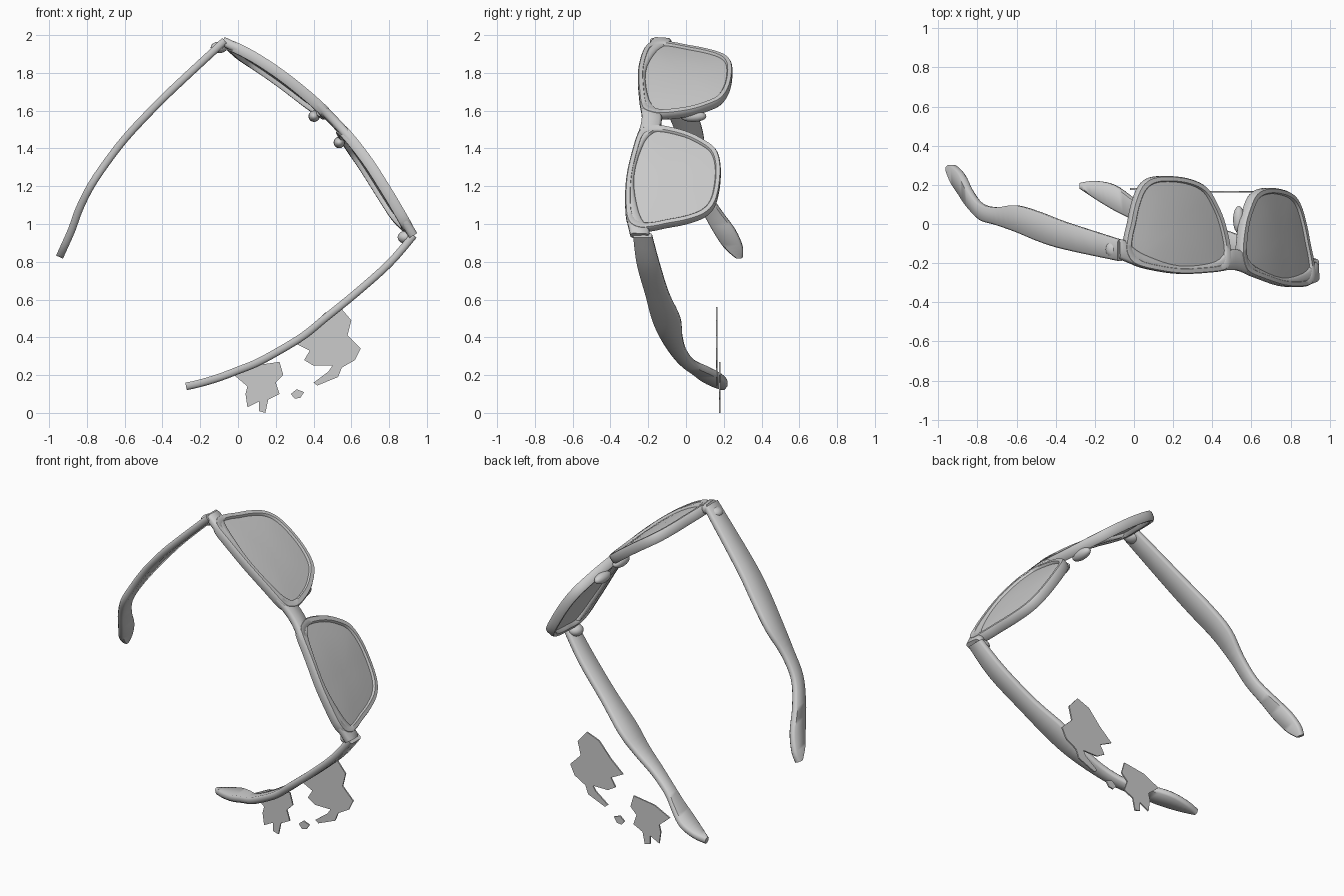
import bpy, bmesh, math
from mathutils import Vector

if "Cube" in bpy.data.objects:
    bpy.data.objects.remove(bpy.data.objects["Cube"])

grey = bpy.data.materials.new("plain_grey")
grey.use_nodes = True
grey.diffuse_color = (0.6, 0.6, 0.6, 1)
grey.node_tree.nodes["Principled BSDF"].inputs["Base Color"].default_value = (0.6, 0.6, 0.6, 1)


def finish(name, bm, smooth=True):
    bmesh.ops.recalc_face_normals(bm, faces=bm.faces)
    mesh = bpy.data.meshes.new(name)
    bm.to_mesh(mesh)
    bm.free()
    mesh.materials.append(grey)
    obj = bpy.data.objects.new(name, mesh)
    bpy.context.collection.objects.link(obj)
    if smooth:
        bpy.ops.object.select_all(action="DESELECT")
        obj.select_set(True)
        bpy.context.view_layer.objects.active = obj
        bpy.ops.object.shade_smooth_by_angle(angle=math.radians(50))
    return obj


def smooth_path(points, steps, closed=False):
    """Catmull-Rom resampling of tuples of any size."""
    pts = [Vector(p) for p in points]
    n = len(pts)
    if not closed:
        pick = lambda i: pts[max(0, min(n - 1, i))]
    else:
        pick = lambda i: pts[i % n]
    out = []
    for i in range(n if closed else n - 1):
        a, b, c, d = (pick(i + k) for k in (-1, 0, 1, 2))
        for k in range(steps):
            t = k / steps
            out.append(0.5 * (2 * b + (c - a) * t + (2 * a - 5 * b + 4 * c - d) * t * t
                              + (3 * b - a - 3 * c + d) * t ** 3))
    if not closed:
        out.append(pts[-1])
    return out


def skin(name, rings, loop=False):
    """Join closed rings of points into a solid."""
    bm = bmesh.new()
    rows = [[bm.verts.new(p) for p in ring] for ring in rings]
    pairs = list(zip(rows, rows[1:])) + ([(rows[-1], rows[0])] if loop else [])
    for r, q in pairs:
        for i in range(len(r)):
            j = (i + 1) % len(r)
            bm.faces.new((r[i], r[j], q[j], q[i]))
    if not loop:
        bm.faces.new(rows[0])
        bm.faces.new(rows[-1])
    return finish(name, bm)


def section(lo, hi, half):
    """Rounded bar section: width from lo to hi, thickness 2 * half."""
    c = min(half * 0.5, (hi - lo) * 0.3)
    return [(lo, -half + c), (lo + c, -half), (hi - c, -half), (hi, -half + c),
            (hi, half - c), (hi - c, half), (lo + c, half), (lo, half - c)]


# Curved front: u runs across it, v down it, n out of it
ARC = smooth_path([(-.08, 1.97), (.1, 1.875), (.3, 1.735), (.5, 1.56),
                   (.66, 1.37), (.79, 1.17), (.88, 1.02), (.93, .94)], 8)
LENGTHS = [0]
for p, q in zip(ARC, ARC[1:]):
    LENGTHS.append(LENGTHS[-1] + (q - p).length)
HALF = LENGTHS[-1] / 2


def front(u, v, n):
    s = u + HALF
    i = 0
    while i < len(ARC) - 2 and LENGTHS[i + 1] < s:
        i += 1
    d = (ARC[i + 1] - ARC[i]).normalized()
    p = ARC[i] + d * (s - LENGTHS[i])
    n -= 0.07 * (v + 0.25)
    return Vector((p.x - d.y * n, v - 0.08 * u, p.y + d.x * n))


# Lens outline on one side, mirrored for the other
OUTLINE = smooth_path([(.04, -.12), (.07, 0), (.115, .09), (.18, .17), (.28, .205), (.41, .212),
                       (.53, .195), (.6, .145), (.645, .05), (.672, -.05), (.695, -.13),
                       (.7, -.2), (.66, -.255), (.55, -.278), (.38, -.285), (.2, -.265),
                       (.08, -.24), (.045, -.19)], 4, closed=True)
CENTRE = Vector((.38, -.03))


def outline_ring(side, k, n):
    pts = [CENTRE + (p - CENTRE) * k for p in OUTLINE]
    return [front(side * p.x, p.y, n) for p in pts]


RIM = [(.88, -.022), (.9, -.03), (.97, -.03), (1, -.016), (1, .016), (.98, .026), (.9, .026), (.88, .018)]
LENS = [(.08, -.006), (.35, -.006), (.65, -.006), (.9, -.006),
        (.9, .012), (.65, .015), (.35, .017), (.08, .017)]
for side, label in ((-1, "right"), (1, "left")):
    skin(label + "_rim", [outline_ring(side, k, n) for k, n in RIM], loop=True)
    skin(label + "_lens", [outline_ring(side, k, n) for k, n in LENS])

# Brow bar with bridge and end pieces
half_brow = [(0, -.235, -.13), (.06, -.24, -.14), (.15, -.257, -.205), (.38, -.28, -.245),
             (.6, -.268, -.2), (.7, -.245, -.14), (HALF, -.235, -.14)]
brow = smooth_path([(-u, a, b) for u, a, b in half_brow[:0:-1]] + half_brow, 4)
skin("brow_bar", [[front(u, v, n) for v, n in section(a, b, .024)] for u, a, b in brow])


# Temples: stations of x, z, and the blade's lower and upper y
def temple(name, stations):
    path = smooth_path(stations, 4)
    rings = []
    for i, p in enumerate(path):
        a, b = path[max(0, i - 1)], path[min(len(path) - 1, i + 1)]
        d = Vector((b[0] - a[0], b[1] - a[1])).normalized()
        rings.append([(p[0] - d.y * n, y, p[1] + d.x * n) for y, n in section(p[2], p[3], .02)])
    return skin(name, rings)


temple("right_temple", [(-.07, 1.97, -.19, -.08), (-.35, 1.71, -.13, .01), (-.48, 1.58, -.09, .06),
                        (-.6, 1.45, -.04, .095), (-.7, 1.32, -.005, .085), (-.78, 1.2, .02, .105),
                        (-.84, 1.08, .08, .18), (-.88, .97, .14, .26), (-.92, .88, .2, .3),
                        (-.945, .825, .26, .3)])
temple("left_temple", [(.93, .94, -.28, -.18), (.8, .79, -.26, -.14), (.62, .63, -.215, -.09),
                       (.46, .5, -.18, -.03), (.35, .41, -.14, -.02), (.22, .33, -.09, 0),
                       (.1, .265, -.035, .05), (0, .225, .02, .13), (-.1, .187, .07, .2),
                       (-.2, .157, .13, .22), (-.275, .14, .18, .21)])


# Hinges and nose pads
def pebble(name, centre, size):
    bm = bmesh.new()
    bmesh.ops.create_uvsphere(bm, u_segments=16, v_segments=10, radius=1)
    bmesh.ops.scale(bm, vec=size, verts=bm.verts)
    bmesh.ops.translate(bm, vec=centre, verts=bm.verts)
    finish(name, bm)


pebble("right_hinge", (-.1, -.13, 1.935), (.045, .045, .03))
pebble("left_hinge", (.89, -.225, .93), (.045, .045, .035))
for side, label in ((-1, "right"), (1, "left")):
    pebble(label + "_nose_pad", front(side * .1, .03, -.04), (.03, .07, .03))


# Loose ragged flakes standing behind the left temple
def flake(name, y, points):
    bm = bmesh.new()
    face = bm.faces.new([bm.verts.new((x, y, z)) for x, z in points])
    new = bmesh.ops.extrude_face_region(bm, geom=[face])["geom"]
    bmesh.ops.translate(bm, vec=(0, .008, 0), verts=[g for g in new if isinstance(g, bmesh.types.BMVert)])
    finish(name, bm, smooth=False)


flake("lower_flake", .175, [(-.02, .2), (.08, .25), (.22, .27), (.24, .2), (.2, .16), (.22, .1),
                            (.16, .07), (.145, 0), (.11, .01), (.11, .06), (.05, .03), (.04, .1), (.05, .14)])
flake("upper_flake", .16, [(.3, .37), (.38, .44), (.46, .53), (.54, .56), (.6, .49), (.58, .41),
                           (.65, .34), (.62, .28), (.55, .24), (.53, .19), (.42, .145), (.4, .16),
                           (.48, .22), (.5, .25), (.4, .25), (.35, .28), (.38, .33)])
flake("small_flake", .175, [(.28, .1), (.31, .125), (.35, .11), (.33, .08), (.3, .075)])
